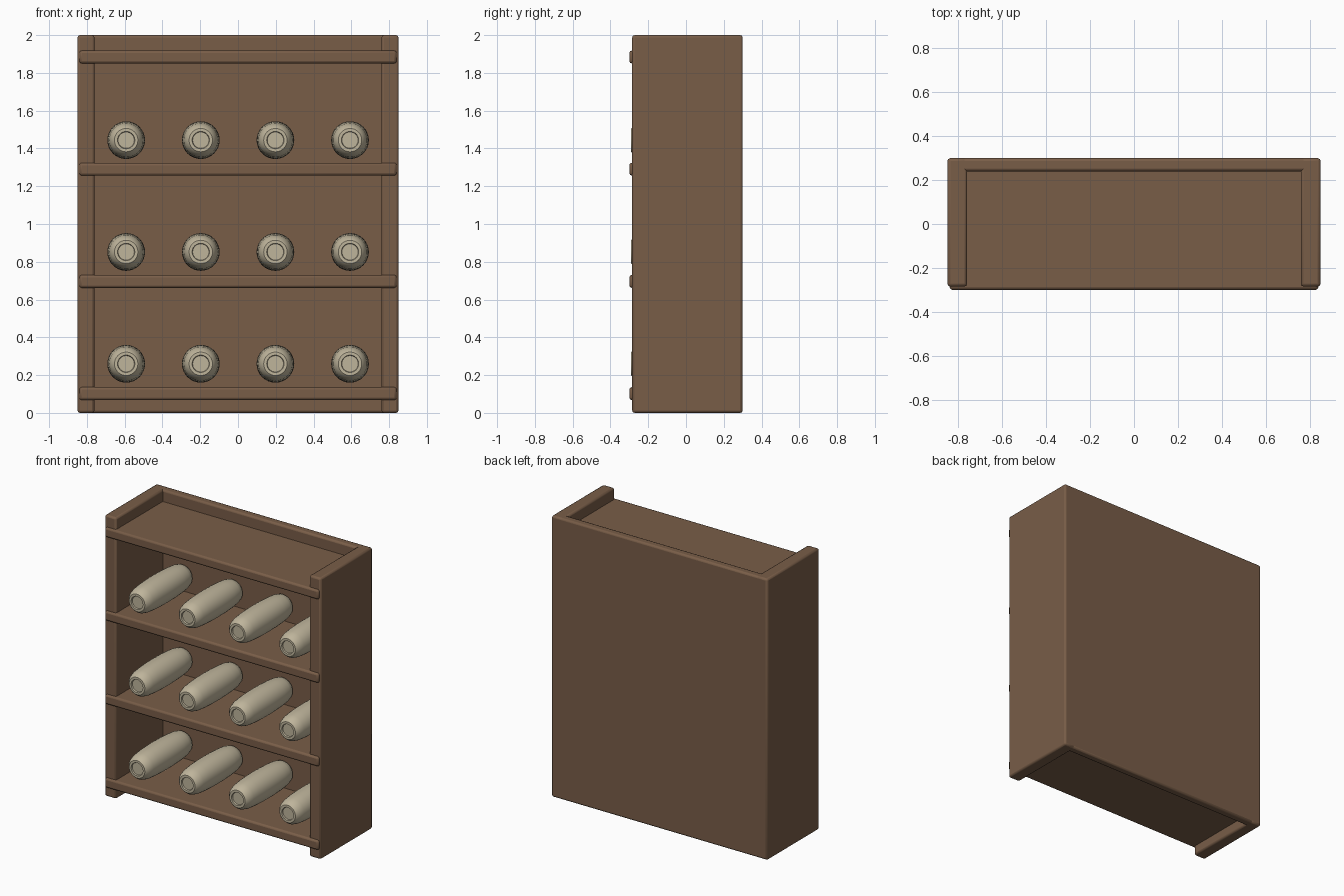
import bpy, bmesh, math

cube = bpy.data.objects.get("Cube")
if cube:
    bpy.data.objects.remove(cube, do_unlink=True)


def material(name, rgb):
    mat = bpy.data.materials.new(name)
    mat.use_nodes = True
    color = (*rgb, 1)
    mat.diffuse_color = color
    mat.node_tree.nodes["Principled BSDF"].inputs["Base Color"].default_value = color
    return mat


wood = material("brown wood", (0.19, 0.11, 0.064))
paper = material("pale paper", (0.52, 0.46, 0.33))


def smooth(obj, degrees):
    bpy.ops.object.select_all(action="DESELECT")
    obj.select_set(True)
    bpy.context.view_layer.objects.active = obj
    bpy.ops.object.shade_smooth_by_angle(angle=math.radians(degrees))


def link(name, bm, mat):
    mesh = bpy.data.meshes.new(name)
    bm.to_mesh(mesh)
    bm.free()
    mesh.materials.append(mat)
    obj = bpy.data.objects.new(name, mesh)
    bpy.context.collection.objects.link(obj)
    return obj


def board(name, low, high, bevel=0.013):
    """Rounded-edge board between two corners."""
    bm = bmesh.new()
    bmesh.ops.create_cube(bm, size=1)
    for v in bm.verts:
        v.co = [(a + b) / 2 + c * (b - a) for a, b, c in zip(low, high, v.co)]
    obj = link(name, bm, wood)
    mod = obj.modifiers.new("rounded edges", "BEVEL")
    mod.width = bevel
    mod.segments = 2
    smooth(obj, 40)
    return obj


def lathe(name, profile, steps=32):
    """Turned shape around the y axis from (radius, y) points."""
    bm = bmesh.new()
    rings = []
    for r, y in profile:
        rings.append([bm.verts.new((r * math.cos(a), y, r * math.sin(a)))
                      for a in (math.tau * i / steps for i in range(steps))])
    for a, b in zip(rings, rings[1:]):
        for i in range(steps):
            j = (i + 1) % steps
            bm.faces.new((a[i], a[j], b[j], b[i]))
    bm.faces.new(rings[0])
    bm.faces.new(rings[-1])
    bmesh.ops.recalc_face_normals(bm, faces=bm.faces)
    obj = link(name, bm, paper)
    smooth(obj, 35)
    return obj


# Case: two sides and a back panel
board("left_side", (0.76, -0.285, 0), (0.85, 0.30, 2))
board("right_side", (-0.85, -0.285, 0), (-0.76, 0.30, 2))
board("back_panel", (-0.845, 0.24, 0), (0.845, 0.30, 2))

# Shelves, with front edges standing proud of the sides
for i in range(4):
    z = 0.068 + 0.6 * i - 0.006 * i
    board(f"shelf_{i + 1}", (-0.84, -0.30, z), (0.84, 0.27, z + 0.068))

# Barrel-shaped rolls with recessed ends
half = [(0.043, -0.255), (0.045, -0.262), (0.046, -0.265), (0.062, -0.265),
        (0.067, -0.260), (0.080, -0.243), (0.090, -0.205), (0.096, -0.14),
        (0.099, -0.07), (0.1, 0)]
profile = half + [(r, -y) for r, y in reversed(half[:-1])]
first = lathe("roll", profile)
for row in range(3):
    for col in range(4):
        roll = first if row == col == 0 else first.copy()
        if roll is not first:
            bpy.context.collection.objects.link(roll)
        roll.name = f"roll_{row + 1}_{col + 1}"
        roll.location = (-0.592 + 0.395 * col, -0.025, 0.26 + 0.592 * row)
